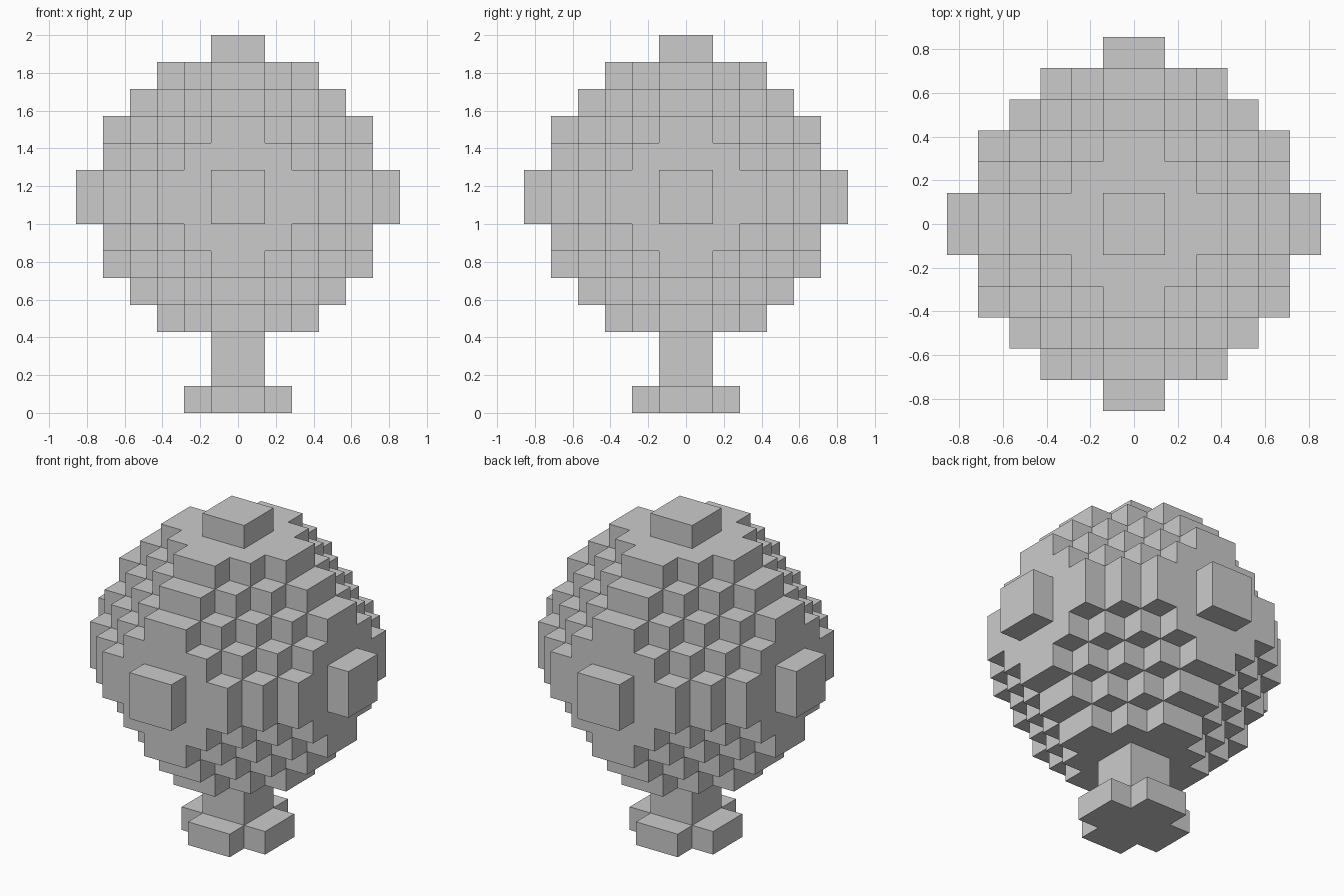
import bpy, bmesh
from mathutils import Vector

if "Cube" in bpy.data.objects:
    bpy.data.objects.remove(bpy.data.objects["Cube"])

U = 2 / 14          # edge length of one cube
CENTRE = 8          # height of the head's centre, in cubes


def steps(a):
    """Cube index -> 1, 2, 3... counted outwards from the middle plane."""
    return a + 1 if a >= 0 else -a


def shell(name, cells, solid):
    """Outer skin of a set of unit cubes, skipping faces hidden by neighbours."""
    bm = bmesh.new()
    for c in cells:
        for axis in range(3):
            for side in (0, 1):
                n = list(c)
                n[axis] += 2 * side - 1
                if tuple(n) in solid:
                    continue
                u, v = (axis + 1) % 3, (axis + 2) % 3
                quad = []
                for du, dv in ((0, 0), (1, 0), (1, 1), (0, 1)):
                    p = Vector(c)
                    p[axis] += side
                    p[u] += du
                    p[v] += dv
                    quad.append(bm.verts.new(p * U))
                bm.faces.new(quad if side else quad[::-1])
    bmesh.ops.remove_doubles(bm, verts=bm.verts, dist=1e-4)
    # merge flat neighbouring squares into clean faces
    bmesh.ops.dissolve_limit(bm, angle_limit=0.01, verts=bm.verts, edges=bm.edges)
    mesh = bpy.data.meshes.new(name)
    bm.to_mesh(mesh)
    bm.free()
    obj = bpy.data.objects.new(name, mesh)
    bpy.context.collection.objects.link(obj)
    return obj


# stepped ball: a cube of half-width 5 with stair-cut corners
ball, knobs, stem, foot = set(), set(), set(), set()
R = range(-6, 6)
for x in R:
    for y in R:
        for z in R:
            s = sorted((steps(x), steps(y), steps(z)))
            cell = (x, y, z + CENTRE)
            if s[2] <= 5 and sum(s) <= 9:
                ball.add(cell)
            elif s == [1, 1, 6] and z != -6:    # knob on each free side
                knobs.add(cell)

# stem and cross-shaped foot
for x in range(-2, 2):
    for y in range(-2, 2):
        if steps(x) + steps(y) <= 3:
            foot.add((x, y, 0))
        if steps(x) == steps(y) == 1:
            stem |= {(x, y, 1), (x, y, 2)}

solid = ball | knobs | stem | foot
shell("stepped_ball", ball, solid)
shell("side_and_top_knobs", knobs, solid)
shell("stem", stem, solid)
shell("cross_foot", foot, solid)
